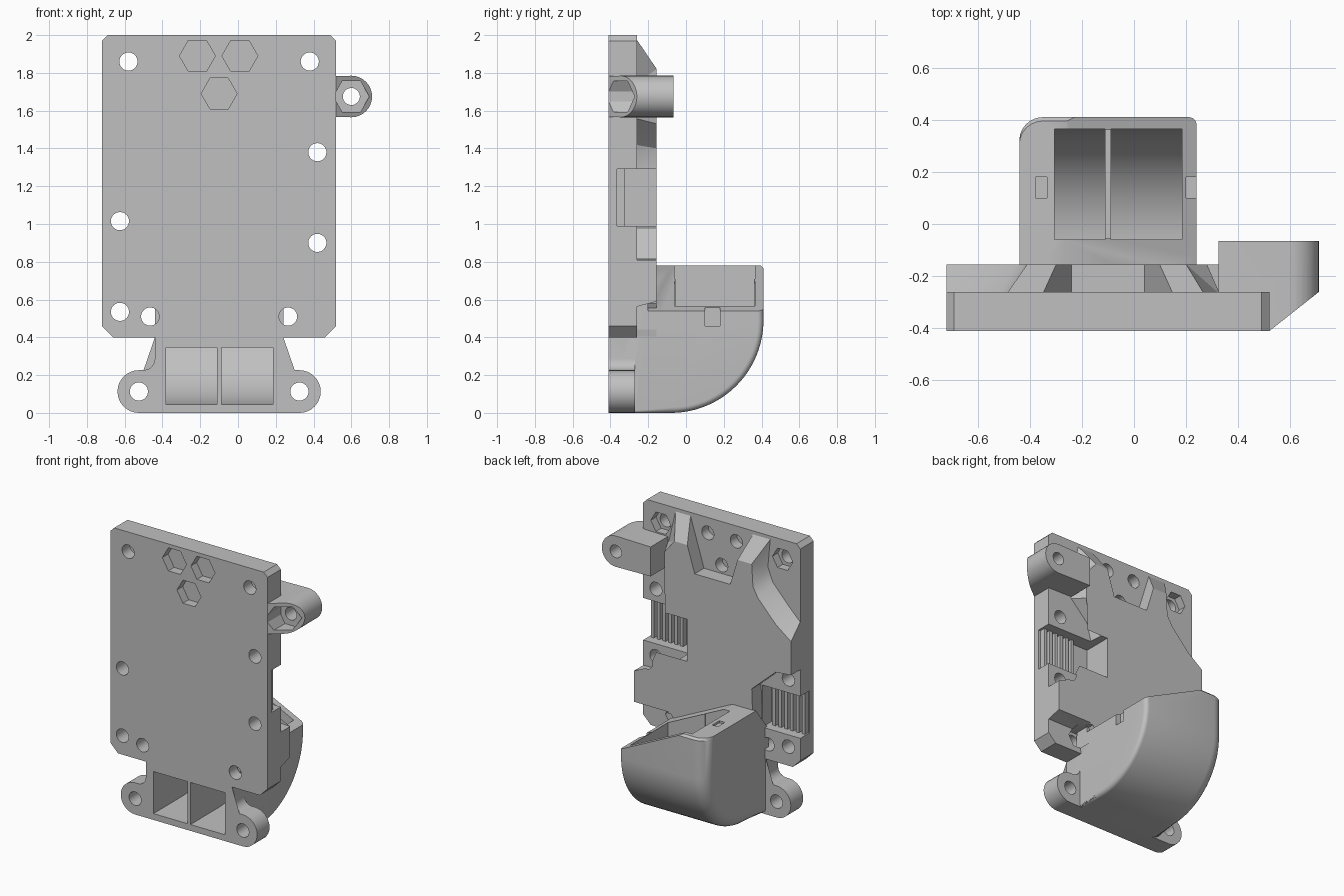
import bpy, bmesh, math

if "Cube" in bpy.data.objects:
    bpy.data.objects.remove(bpy.data.objects["Cube"])

grey = bpy.data.materials.new("matte_grey")
grey.use_nodes = True
grey.diffuse_color = (0.53, 0.53, 0.53, 1)
grey.node_tree.nodes["Principled BSDF"].inputs["Base Color"].default_value = (0.53, 0.53, 0.53, 1)


def arc(cx, cz, r, start, end, n=16):
    angles = [math.radians(start + (end - start) * i / n) for i in range(n + 1)]
    return [(cx + r * math.cos(a), cz + r * math.sin(a)) for a in angles]


def loft(name, sections, axis):
    """Skin a solid through (distance, outline) sections along the x or y axis."""
    bm = bmesh.new()
    rings = [[bm.verts.new((p[0], t, p[1]) if axis == "y" else (t, p[0], p[1])) for p in pts]
             for t, pts in sections]
    bm.faces.new(rings[0])
    bm.faces.new(rings[-1][::-1])
    for near, far in zip(rings, rings[1:]):
        for i in range(len(near)):
            j = (i + 1) % len(near)
            bm.faces.new((near[i], far[i], far[j], near[j]))
    bmesh.ops.triangulate(bm, faces=bm.faces)
    bmesh.ops.recalc_face_normals(bm, faces=bm.faces)
    mesh = bpy.data.meshes.new(name)
    bm.to_mesh(mesh)
    bm.free()
    mesh.materials.append(grey)
    obj = bpy.data.objects.new(name, mesh)
    bpy.context.collection.objects.link(obj)
    return obj


def prism(name, pts, a, b, axis="y"):
    return loft(name, [(a, pts), (b, pts)], axis)


def box(name, x0, x1, y0, y1, z0, z1):
    return prism(name, [(x0, z0), (x1, z0), (x1, z1), (x0, z1)], y0, y1)


def pin(x, z, r, y0, y1, sides=32):
    return prism("cutter", arc(x, z, r, 0, 360, sides)[:-1], y0, y1)


def combine(targets, others, op="DIFFERENCE"):
    for obj in targets:
        bpy.context.view_layer.objects.active = obj
        for other in others:
            mod = obj.modifiers.new("combine", "BOOLEAN")
            mod.operation, mod.object, mod.solver = op, other, "MANIFOLD"
            bpy.ops.object.modifier_apply(modifier=mod.name)
    for other in others:
        bpy.data.objects.remove(other)


def smooth(obj):
    bpy.ops.object.select_all(action="DESELECT")
    obj.select_set(True)
    bpy.context.view_layer.objects.active = obj
    bpy.ops.object.shade_smooth_by_angle(angle=math.radians(28))


FRONT, FLOOR, BACK = -0.41, -0.26, -0.155
MID = -0.1

# Mounting plate with clipped corners
plate = prism("mounting_plate", [
    (-0.66, 0.40), (0.46, 0.40), (0.52, 0.46), (0.52, 1.97), (0.49, 2.0),
    (-0.69, 2.0), (-0.72, 1.97), (-0.72, 0.46)], FRONT, FLOOR)

# Thick central area on the back, with sloping sides
base = [(0.27, 1.99), (0.33, 1.74), (0.33, 1.56), (0.19, 1.42), (0.16, 1.30), (0.16, 0.98),
        (0.28, 0.82), (0.52, 0.81), (0.52, 0.56), (0.27, 0.56), (0.24, 0.405), (-0.43, 0.405),
        (-0.41, 0.93), (-0.60, 1.10), (-0.72, 1.11), (-0.72, 1.46), (-0.63, 1.55),
        (-0.51, 1.68), (-0.47, 1.78), (-0.49, 1.99)]
crest = [(0.20, 1.82), (0.28, 1.72), (0.28, 1.53), (0.16, 1.40), (0.15, 1.30), (0.16, 0.98),
         (0.28, 0.82), (0.52, 0.81), (0.52, 0.59), (0.25, 0.59), (0.24, 0.405), (-0.43, 0.405),
         (-0.41, 0.93), (-0.60, 1.10), (-0.72, 1.11), (-0.72, 1.35), (-0.60, 1.44),
         (-0.46, 1.59), (-0.42, 1.66), (-0.41, 1.82)]
raised = loft("raised_back", [(FLOOR - 0.01, base), (BACK, crest)], "y")
combine([raised], [prism("cutter", [(-0.36, 2.02), (0.16, 2.02), (0.04, 1.63), (-0.24, 1.63)],
                         -0.3, 0)])

# Screw holes, nut pockets and belt clamp recesses
cuts = [pin(x, z, 0.048, -0.5, 0) for x, z in [
    (-0.58, 1.86), (0.38, 1.86), (0.42, 1.38), (0.42, 0.90),
    (-0.625, 1.015), (-0.625, 0.535), (-0.465, 0.51), (0.265, 0.51)]]
cuts += [pin(x, z, 0.08, -0.32, 0, 6) for x, z in [(-0.58, 1.86), (0.38, 1.86), (0.265, 0.51)]]
for x, z in [(-0.215, 1.89), (0.01, 1.89), (MID, 1.69)]:
    cuts += [pin(x, z, 0.095, -0.5, -0.345, 6), pin(x, z, 0.048, -0.335, 0)]
cuts += [box("cutter", 0.10, 0.6, -0.365, 0, 0.99, 1.29),
         box("cutter", -0.8, -0.42, -0.365, 0, 0.62, 0.92)]
combine([plate, raised], cuts)
smooth(plate)
smooth(raised)

# Belt teeth on the recess floors
for side, start, z0, z1 in [("left", 0.25, 0.99, 1.29), ("right", -0.71, 0.62, 0.92)]:
    for i in range(6):
        x = start + i * 0.046
        box(f"{side}_belt_tooth", x, x + 0.024, -0.37, -0.325, z0, z1)

# Side lug with rounded end, slanted front and nut pocket
lug = prism("side_lug", [(0.325, 1.57)] + arc(0.60, 1.675, 0.11, -90, 90) + [(0.325, 1.78)],
            FRONT, -0.065)
slant = box("cutter", 0.52, 0.9, -0.7, FRONT, 1.4, 1.9)
for v in slant.data.vertices:
    if v.co.y > -0.5 and v.co.x > 0.8:
        v.co.y = -0.11
combine([lug], [slant, box("cutter", 0.2, 0.518, -0.6, -0.27, 1.4, 1.9),
                pin(0.60, 1.675, 0.095, -0.5, -0.26, 6),
                pin(0.60, 1.675, 0.045, -0.5, 0.1)])
smooth(lug)

# Air duct body: quarter-round underside, both outer edges rounded
CY, CZ = -0.08, 0.49


def duct_outline(inset):
    r = 0.49 - inset
    return [(FRONT, 0)] + arc(CY, CZ, r, -90, 0, 24) + [
        (CY + r, 0.765), (CY + r - 0.015, 0.78), (-0.16, 0.78), (-0.16, 0.60), (-0.30, 0.60),
        (-0.30, 0.40), (FRONT, 0.40)]


sections = []
for edge, inward, r, order in [(-0.44, 1, 0.09, range(7)), (0.24, -1, 0.03, range(6, -1, -1))]:
    for i in order:
        a = math.radians(15 * i)
        sections.append((edge + inward * r * (1 - math.cos(a)), duct_outline(r * (1 - math.sin(a)))))
duct = loft("air_duct", sections, "x")

# Flange with two ears and filleted neck
half = arc(0.325, 0.113, 0.113, -90, 90) + arc(0.30, 0.286, 0.06, 270, 180, 8) + [(0.24, 0.40)]
outline = half + [(2 * MID - x, z) for x, z in reversed(half)]
combine([duct], [prism("flange", outline, FRONT, -0.27)], "UNION")

# Hollow passage in two channels around a central divider, open at the top
low = [(-0.5, 0.045)] + arc(CY, CZ, 0.445, -90, -19, 18) + [(-0.5, 0.345)]
high = arc(CY, CZ, 0.445, -30, 0, 8) + [(0.365, 0.9), (-0.06, 0.9), (-0.06, 0.27)]
hollow = [prism("cutter", low, -0.38, -0.112, "x"), prism("cutter", low, -0.088, 0.185, "x"),
          prism("cutter", high, -0.305, -0.112, "x"), prism("cutter", high, -0.088, 0.185, "x"),
          box("cutter", -0.2, 0.0, -0.055, 0.36, 0.5, 0.9)]

# Slanted rim, snap slots and ear holes
hollow += [prism("cutter", [(-0.26, 0.781), (0.3, 0.511), (0.3, 0.95), (-0.26, 0.95)], -0.2, 0.5)]
hollow += [box("cutter", -0.377, -0.333, 0.10, 0.18, 0.765, 0.85),
           box("cutter", 0.20, 0.26, 0.10, 0.18, 0.46, 0.6)]
hollow += [pin(x, 0.113, 0.048, -0.5, -0.2) for x in (-0.525, 0.325)]
combine([duct], hollow)
smooth(duct)
